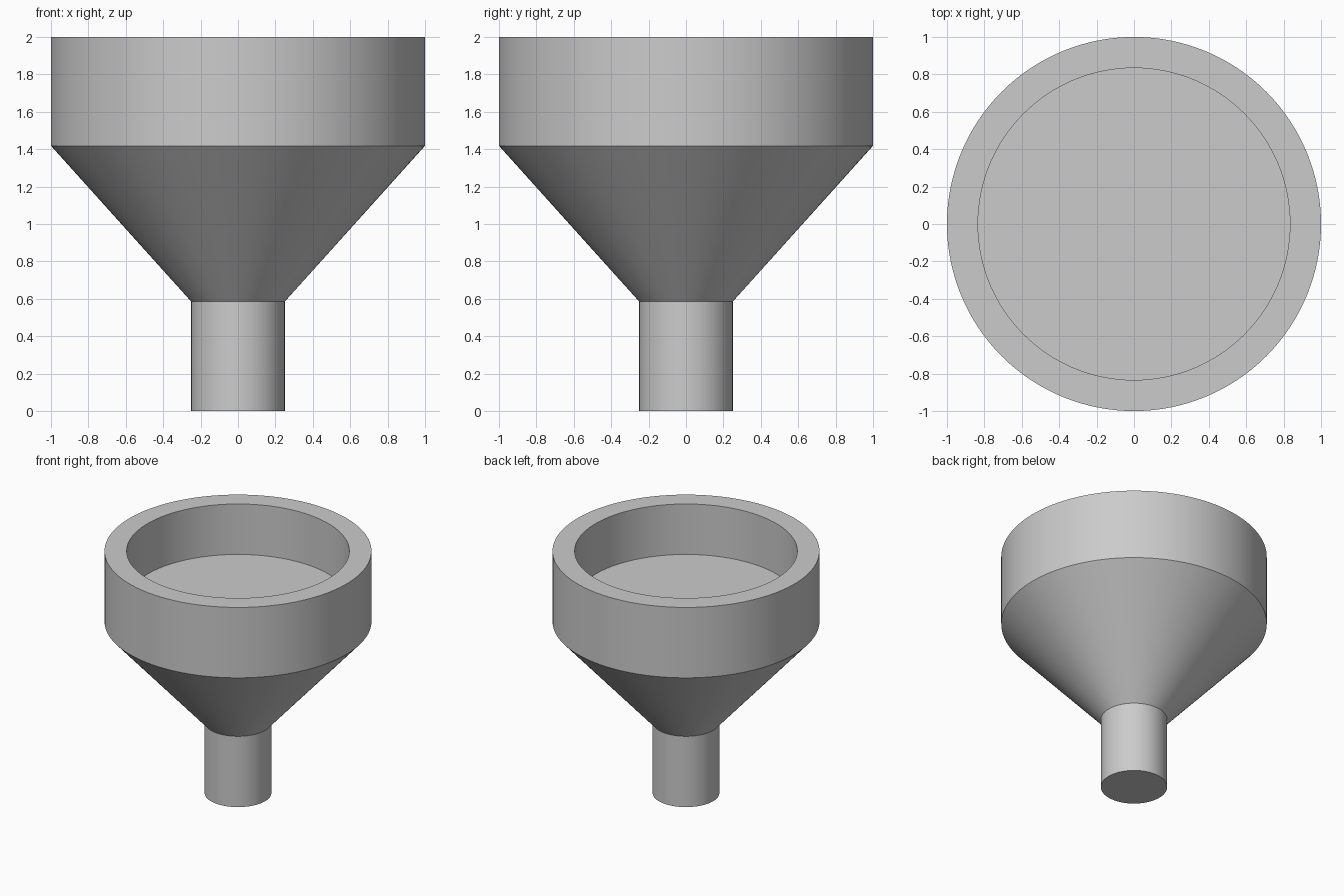
import bpy
import bmesh
import math

SEGMENTS = 128

cube = bpy.data.objects.get("Cube")
if cube:
    bpy.data.objects.remove(cube, do_unlink=True)

# Single plain grey
grey = bpy.data.materials.new("light grey")
grey.use_nodes = True
colour = (0.6, 0.6, 0.6, 1.0)
grey.diffuse_color = colour
grey.node_tree.nodes["Principled BSDF"].inputs["Base Color"].default_value = colour


def turned_solid(name, profile):
    """Turn a (radius, height) profile around z and close both ends."""
    bm = bmesh.new()
    rings = []
    for radius, height in profile:
        angles = [2 * math.pi * i / SEGMENTS for i in range(SEGMENTS)]
        rings.append([bm.verts.new((radius * math.cos(a), radius * math.sin(a), height))
                      for a in angles])
    for low, high in zip(rings, rings[1:]):
        for i in range(SEGMENTS):
            j = (i + 1) % SEGMENTS
            bm.faces.new((low[i], low[j], high[j], high[i]))
    bm.faces.new(rings[0][::-1])
    bm.faces.new(rings[-1])
    bmesh.ops.recalc_face_normals(bm, faces=bm.faces)
    mesh = bpy.data.meshes.new(name)
    bm.to_mesh(mesh)
    bm.free()
    obj = bpy.data.objects.new(name, mesh)
    bpy.context.collection.objects.link(obj)
    mesh.materials.append(grey)
    bpy.ops.object.select_all(action="DESELECT")
    obj.select_set(True)
    bpy.context.view_layer.objects.active = obj
    bpy.ops.object.shade_smooth_by_angle(angle=math.radians(30))
    return obj


# Stem, flared cone, upright cup wall, flat rim and recessed floor
turned_solid("funnel_body", [
    (0.25, 0.0),
    (0.25, 0.585),
    (1.0, 1.418),
    (1.0, 2.0),
    (0.834, 2.0),
    (0.834, 1.583),
])
